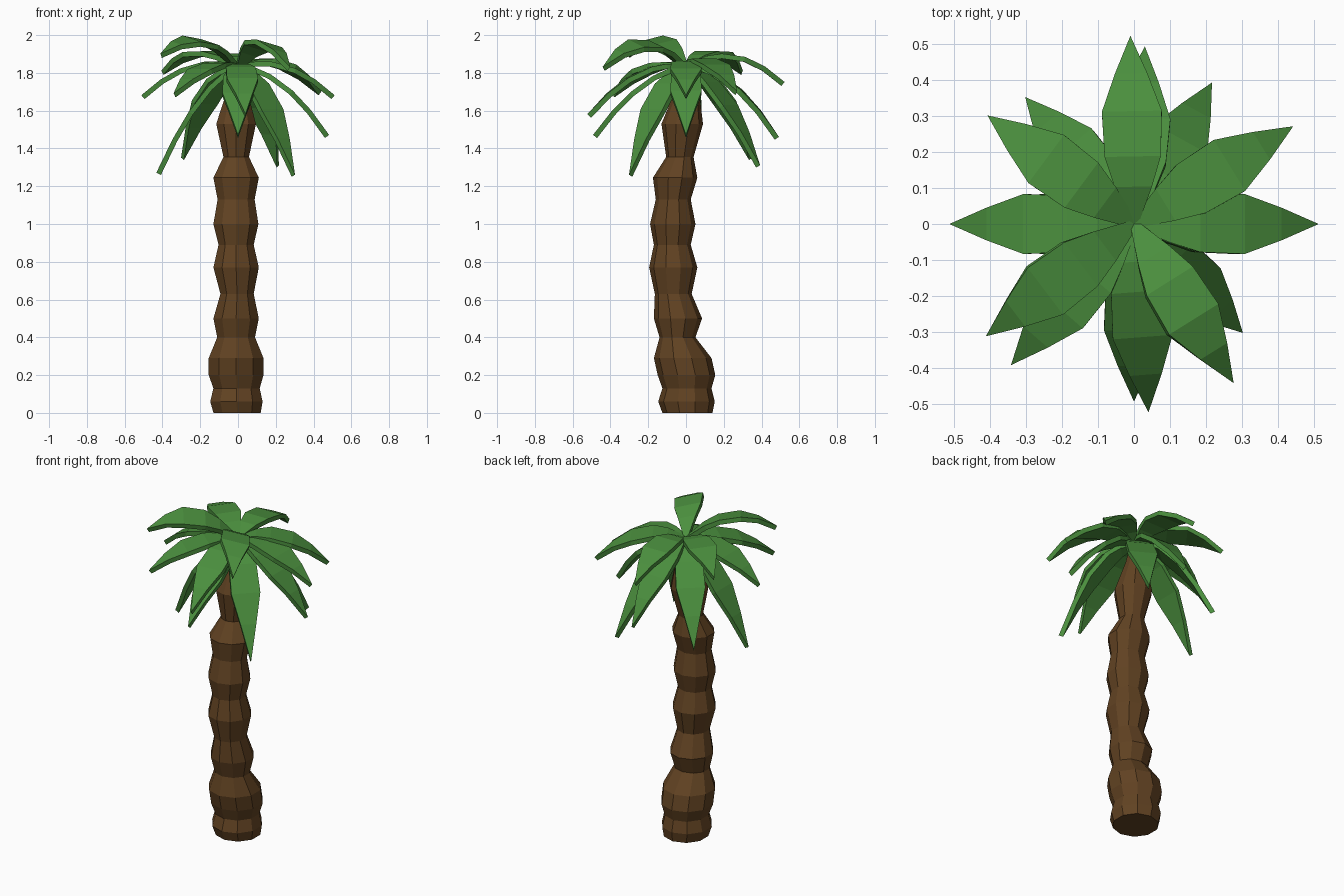
import bpy, bmesh, math
from mathutils import Vector

if "Cube" in bpy.data.objects:
    bpy.data.objects.remove(bpy.data.objects["Cube"])


def material(name, color):
    m = bpy.data.materials.new(name)
    m.diffuse_color = (*color, 1)
    m.use_nodes = True
    m.node_tree.nodes["Principled BSDF"].inputs["Base Color"].default_value = m.diffuse_color
    return m


def make_object(name, bm, mat):
    bmesh.ops.recalc_face_normals(bm, faces=bm.faces[:])
    me = bpy.data.meshes.new(name)
    bm.to_mesh(me)
    bm.free()
    me.materials.append(mat)
    ob = bpy.data.objects.new(name, me)
    bpy.context.collection.objects.link(ob)
    return ob


bark = material("bark brown", (0.12, 0.055, 0.016))
green = material("leaf green", (0.07, 0.275, 0.048))

# Trunk: rings as (z, x min, x max, y min, y max)
RINGS = [
    (0.00, -.130, .120, -.125, .14), (0.06, -.147, .130, -.147, .152),
    (0.13, -.130, .115, -.125, .135), (0.20, -.155, .135, -.150, .155),
    (0.29, -.155, .135, -.170, .135), (0.40, -.110, .090, -.140, .05),
    (0.50, -.130, .110, -.170, .085), (0.63, -.093, .083, -.165, .03),
    (0.77, -.130, .110, -.195, .06), (0.89, -.103, .083, -.170, .025),
    (1.00, -.130, .108, -.190, .05), (1.13, -.108, .088, -.160, .025),
    (1.245, -.130, .110, -.175, .06), (1.355, -.077, .058, -.105, .04),
    (1.53, -.115, .095, -.130, .09), (1.70, -.060, .050, -.060, .07),
    (1.83, -.020, .020, -.020, .02),
]
SIDES = 10
bm = bmesh.new()
loops = []
for z, x0, x1, y0, y1 in RINGS:
    ring = []
    for i in range(SIDES):
        a = 2 * math.pi * (i + .5) / SIDES
        ring.append(bm.verts.new(((x0 + x1) / 2 + (x1 - x0) / 1.902 * math.cos(a),
                                  (y0 + y1) / 2 + (y1 - y0) / 2 * math.sin(a), z)))
    loops.append(ring)
for a, b in zip(loops, loops[1:]):
    for i in range(SIDES):
        j = (i + 1) % SIDES
        bm.faces.new((a[i], a[j], b[j], b[i]))
bm.faces.new(loops[0][::-1])
bm.faces.new(loops[-1])
make_object("trunk", bm, bark)

# Frond blades: width along the length, then thickened downwards
STATIONS = [(0, .012), (.2, .052), (.36, .078), (.6, .083), (.8, .045), (1, 0)]
BASE_Z = 1.84


def frond(name, tip, arch, roll=0):
    x, y, z = tip
    side = Vector((-y, x, 0)).normalized() * math.cos(roll) - Vector((0, 0, math.sin(roll)))
    bm = bmesh.new()
    prev = None
    for t, w in STATIONS:
        c = Vector((x * t, y * t, BASE_Z + (z - BASE_Z) * t + arch * 4 * t * (1 - t)))
        row = [bm.verts.new(c - side * w), bm.verts.new(c + side * w)] if w else [bm.verts.new(c)]
        if prev:
            bm.faces.new(prev[:1] + row + prev[:0:-1])
        prev = row
    ob = make_object(name, bm, green)
    if ob.data.polygons[0].normal.z < 0:
        ob.data.flip_normals()
    mod = ob.modifiers.new("thickness", 'SOLIDIFY')
    mod.thickness = 0.027
    mod.offset = -0.8


# Fronds: tip, arch above a straight line, sideways roll
UPPER = [
    ((-.01, .52, 1.75), .10), ((.44, .27, 1.70), .09), ((.51, 0, 1.68), .08),
    ((.275, -.44, 1.83), .125, .25), ((.04, -.52, 1.58), .09), ((-.41, -.31, 1.90), .107, .2),
    ((-.51, 0, 1.68), .08), ((-.405, .30, 1.81), .09),
]
LOWER = [
    ((.48, 0, 1.47), .09), ((.30, -.30, 1.26), .12), ((0, -.49, 1.47), .08),
    ((-.34, -.39, 1.69), .07), ((-.43, 0, 1.27), .10), ((-.30, .35, 1.35), .11),
    ((.03, .49, 1.46), .10), ((.215, .39, 1.31), .11),
]
for label, group in (("upper_frond", UPPER), ("lower_frond", LOWER)):
    for i, args in enumerate(group):
        frond(f"{label}_{i + 1}", *args)
